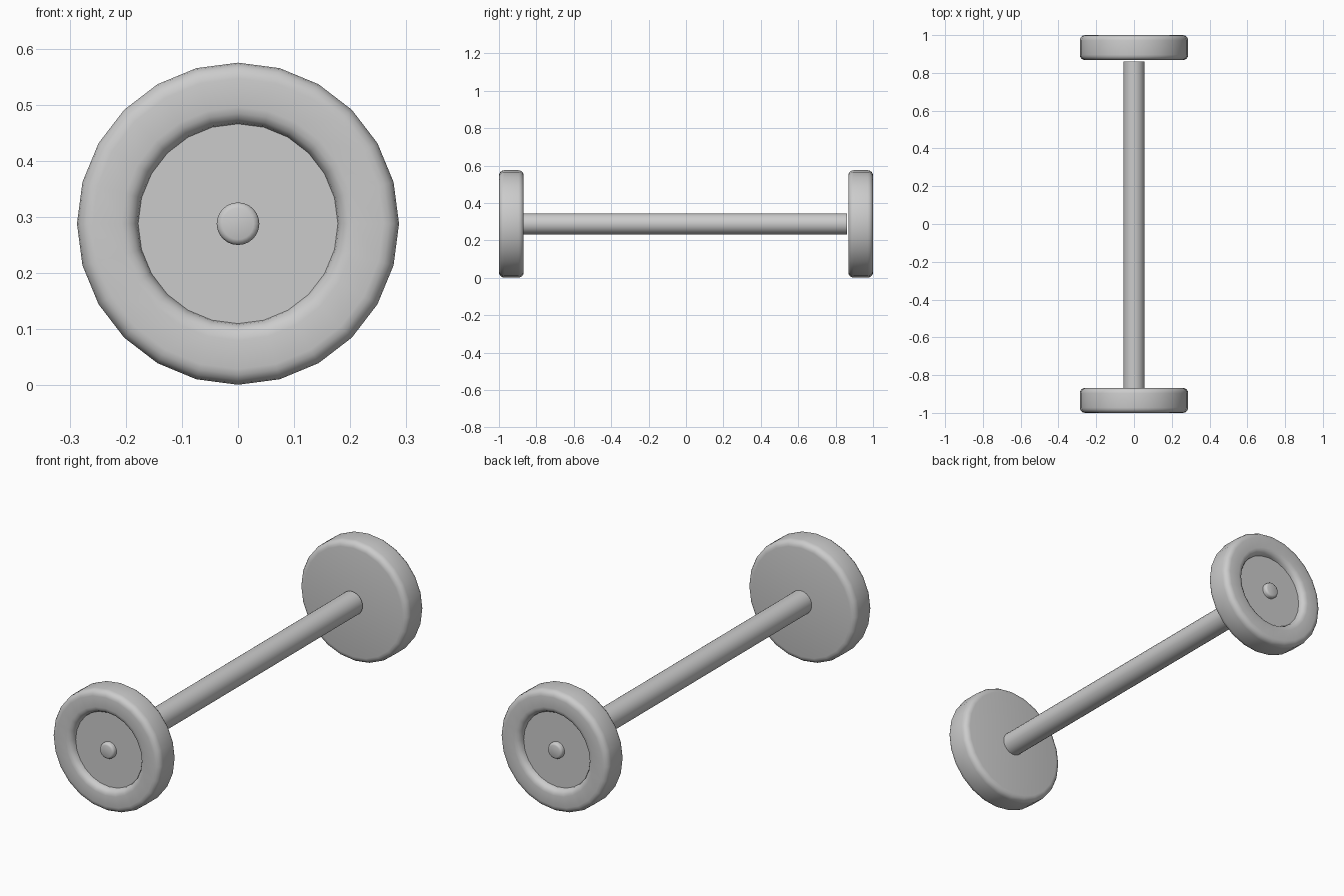
import bpy
import math

SIDES = 24
AXLE_Z = 0.288

cube = bpy.data.objects.get("Cube")
if cube:
    bpy.data.objects.remove(cube, do_unlink=True)

grey = bpy.data.materials.new("plain grey")
grey.use_nodes = True
grey.diffuse_color = (0.6, 0.6, 0.6, 1)
grey.node_tree.nodes["Principled BSDF"].inputs["Base Color"].default_value = (0.6, 0.6, 0.6, 1)


def arc(r, y, radius, start, end, steps=4):
    """Rounded corner of a profile, as (radius, y) points."""
    angles = [math.radians(start + (end - start) * i / steps) for i in range(steps + 1)]
    return [(r + radius * math.cos(a), y + radius * math.sin(a)) for a in angles]


def lathe(name, profile, side=1, angle=35):
    """Spin a (radius, y) profile about the y axis, capping both ends."""
    verts, faces = [], []
    for r, y in profile:
        for i in range(SIDES):
            a = math.tau * i / SIDES
            verts.append((r * math.sin(a), y * side, r * math.cos(a)))
    for k in range(len(profile) - 1):
        for i in range(SIDES):
            j = (i + 1) % SIDES
            quad = [k * SIDES + i, k * SIDES + j, (k + 1) * SIDES + j, (k + 1) * SIDES + i]
            faces.append(quad[::side])
    first = list(range(SIDES))
    last = [(len(profile) - 1) * SIDES + i for i in range(SIDES)]
    faces += [first[::-side], last[::side]]
    mesh = bpy.data.meshes.new(name)
    mesh.from_pydata(verts, [], faces)
    mesh.materials.append(grey)
    obj = bpy.data.objects.new(name, mesh)
    obj.location.z = AXLE_Z
    bpy.context.collection.objects.link(obj)
    bpy.ops.object.select_all(action="DESELECT")
    obj.select_set(True)
    bpy.context.view_layer.objects.active = obj
    bpy.ops.object.shade_smooth_by_angle(angle=math.radians(angle))
    return obj


# Wheel: rounded rim around a recessed disc
wheel = (arc(0.259, 0.896, 0.028, -90, 0)
         + arc(0.259, 0.972, 0.028, 0, 90)
         + arc(0.208, 0.97, 0.03, 90, 180))
# Hub: short axle end with a bevelled tip
hub = [(0.038, 0.96), (0.038, 0.983), (0.035, 0.99), (0.028, 0.993)]

for label, side in (("front", -1), ("back", 1)):
    lathe(label + "_wheel", wheel, side)
    lathe(label + "_hub", hub, side, 50)

# Axle, stopping just short of the back wheel
lathe("axle", [(0.056, -0.87), (0.056, 0.86)])
